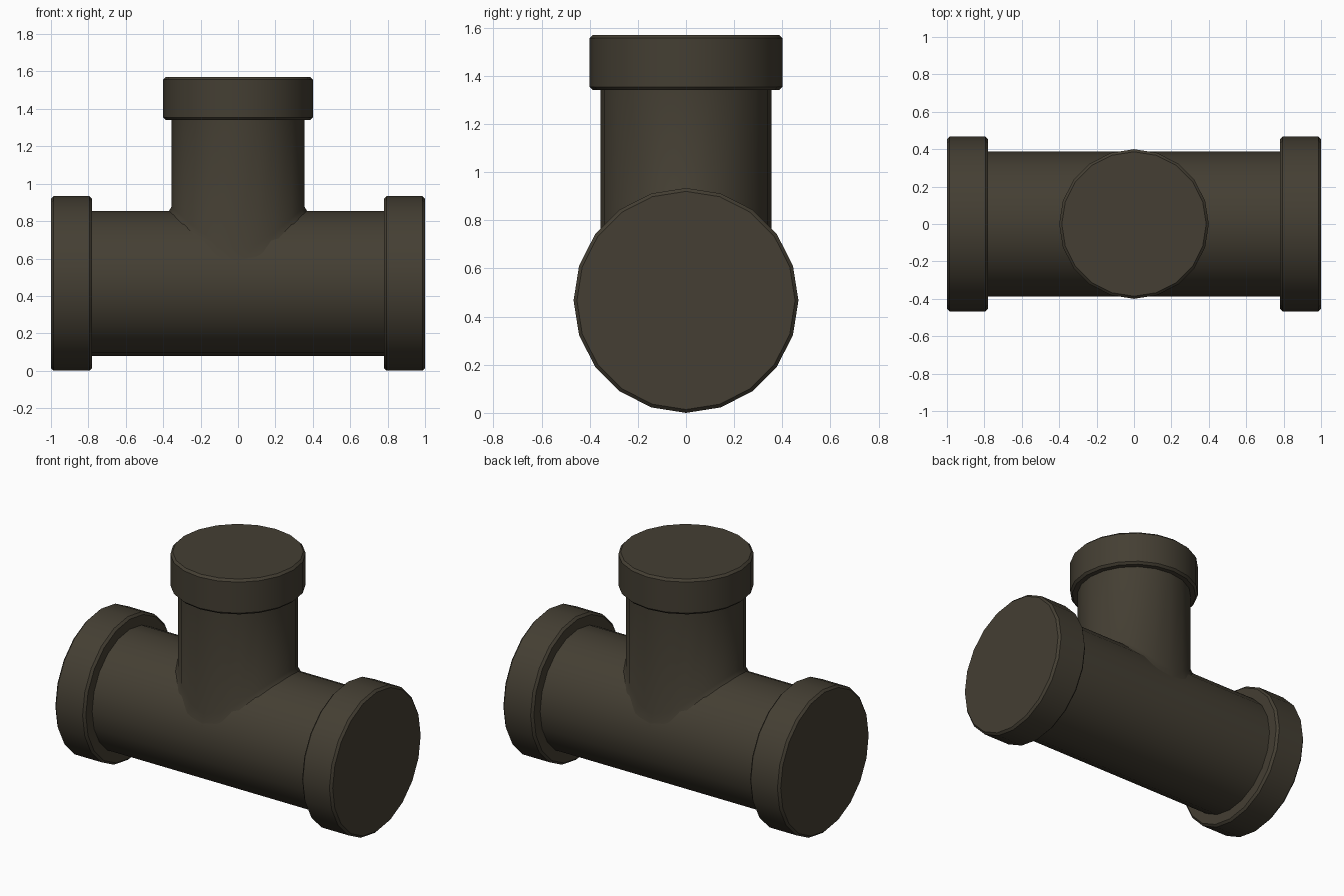
import bpy, bmesh, math

if "Cube" in bpy.data.objects:
    bpy.data.objects.remove(bpy.data.objects["Cube"])

SIDES = 20
AXIS_Z = 0.467      # height of the main pipe axis
PIPE_R = 0.388      # main pipe radius
RIM_R = 0.467       # end collar radius
BRANCH_R = 0.355    # upright pipe radius
CAP_R = 0.40        # top collar radius
BEVEL = 0.014

mat = bpy.data.materials.new("dark_brown")
mat.diffuse_color = (0.058, 0.049, 0.033, 1)
mat.use_nodes = True
mat.node_tree.nodes["Principled BSDF"].inputs["Base Color"].default_value = mat.diffuse_color


def build(name, rings, cap_start=True):
    """Skin a list of point rings and close the ends."""
    bm = bmesh.new()
    loops = [[bm.verts.new(p) for p in ring] for ring in rings]
    for a, b in zip(loops, loops[1:]):
        for i in range(SIDES):
            j = (i + 1) % SIDES
            bm.faces.new((a[i], a[j], b[j], b[i]))
    if cap_start:
        bm.faces.new(loops[0][::-1])
    bm.faces.new(loops[-1])
    bmesh.ops.recalc_face_normals(bm, faces=bm.faces)
    mesh = bpy.data.meshes.new(name)
    bm.to_mesh(mesh)
    bm.free()
    mesh.materials.append(mat)
    obj = bpy.data.objects.new(name, mesh)
    bpy.context.collection.objects.link(obj)
    bpy.ops.object.select_all(action='DESELECT')
    obj.select_set(True)
    bpy.context.view_layer.objects.active = obj
    bpy.ops.object.shade_smooth_by_angle(angle=math.radians(40))
    return obj


angles = [2 * math.pi * i / SIDES for i in range(SIDES)]


def ring_x(x, r):
    return [(x, r * math.sin(t), AXIS_Z + r * math.cos(t)) for t in angles]


def ring_z(z, r):
    return [(r * math.cos(t), r * math.sin(t), z) for t in angles]


def collar(inner, outer, r):
    """Bevelled collar profile as (position, radius) pairs."""
    d = BEVEL if outer > inner else -BEVEL
    return [(inner, r - BEVEL), (inner + d, r), (outer - d, r), (outer, r - BEVEL)]


# Main pipe with a mirrored collar at each end
right = [(0.78, PIPE_R)] + collar(0.78, 1.0, RIM_R)
left = [(-x, r) for x, r in reversed(right)]
build("main_pipe", [ring_x(x, r) for x, r in left + right])


# Upright branch: foot flares slightly where it is welded to the main pipe
def saddle(r, lift):
    pts = []
    for t in angles:
        y = r * math.sin(t)
        pts.append((r * math.cos(t), y,
                    AXIS_Z + math.sqrt(PIPE_R ** 2 - y ** 2) + lift))
    return pts


top = [(1.34, BRANCH_R)] + collar(1.34, 1.57, CAP_R)
build("branch_pipe",
      [saddle(BRANCH_R + 0.018, -0.006), saddle(BRANCH_R, 0.022)]
      + [ring_z(z, r) for z, r in top], cap_start=False)
